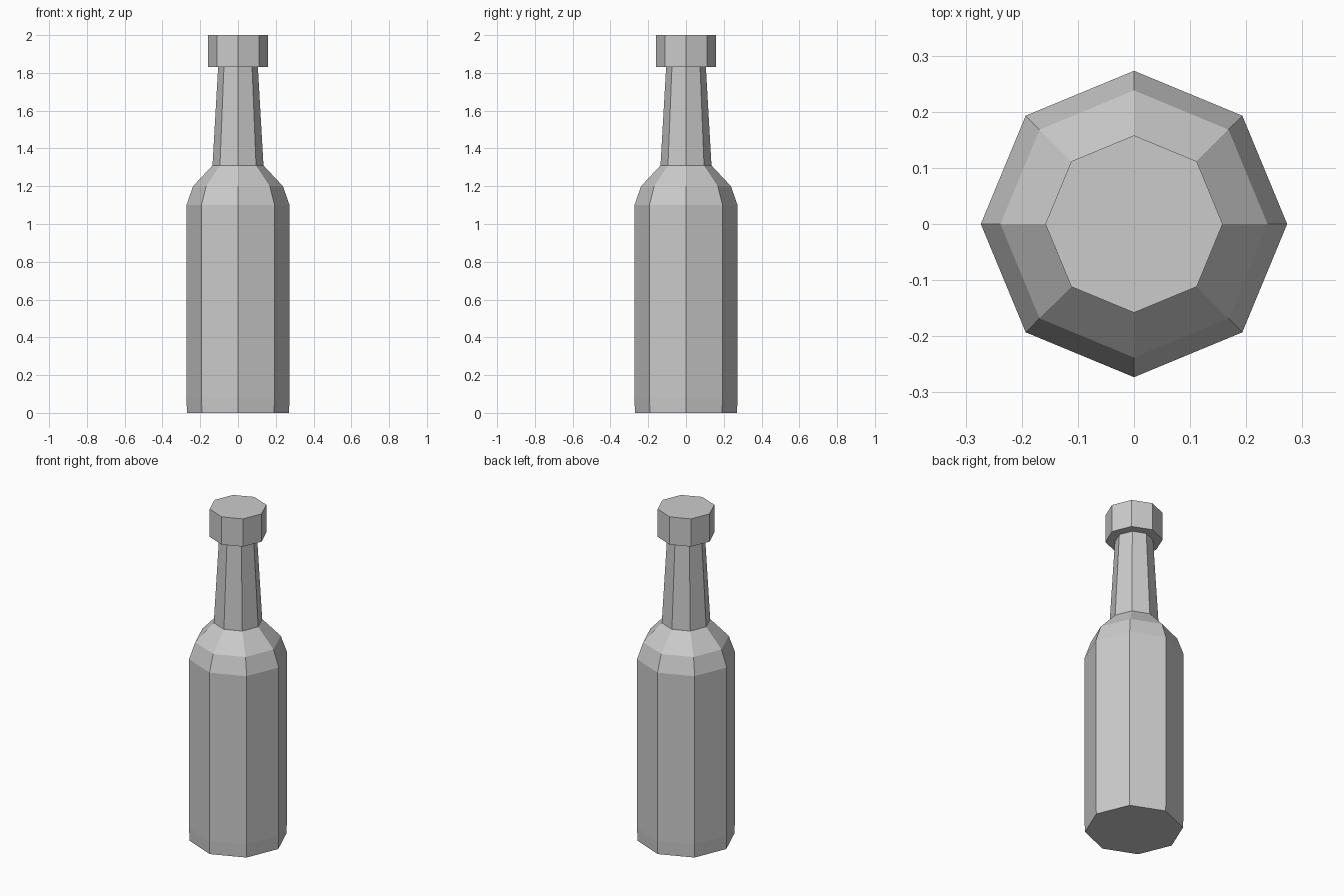
import bpy
import bmesh
from math import cos, sin, pi

SIDES = 8

cube = bpy.data.objects.get("Cube")
if cube:
    bpy.data.objects.remove(cube, do_unlink=True)

grey = bpy.data.materials.new("plain_grey")
grey.use_nodes = True
colour = (0.6, 0.6, 0.6, 1)
grey.diffuse_color = colour
grey.node_tree.nodes["Principled BSDF"].inputs["Base Color"].default_value = colour


def lathe(name, profile):
    """Closed, flat-faced solid from (radius, height) rings, corners on the axes."""
    bm = bmesh.new()
    rings = []
    for r, z in profile:
        angles = [2 * pi * i / SIDES for i in range(SIDES)]
        rings.append([bm.verts.new((r * cos(a), r * sin(a), z)) for a in angles])
    for low, high in zip(rings, rings[1:]):
        for i in range(SIDES):
            j = (i + 1) % SIDES
            bm.faces.new((low[i], low[j], high[j], high[i]))
    bm.faces.new(rings[0][::-1])
    bm.faces.new(rings[-1])
    mesh = bpy.data.meshes.new(name)
    bm.to_mesh(mesh)
    bm.free()
    mesh.materials.append(grey)
    obj = bpy.data.objects.new(name, mesh)
    bpy.context.collection.objects.link(obj)
    return obj


# Body, shoulder and tapering neck
lathe("bottle", [(0.27, 0), (0.273, 0.08), (0.273, 1.1), (0.238, 1.2),
                 (0.135, 1.31), (0.105, 1.835)])

# Wider cap over the mouth
lathe("cap", [(0.158, 1.832), (0.158, 2.0)])
